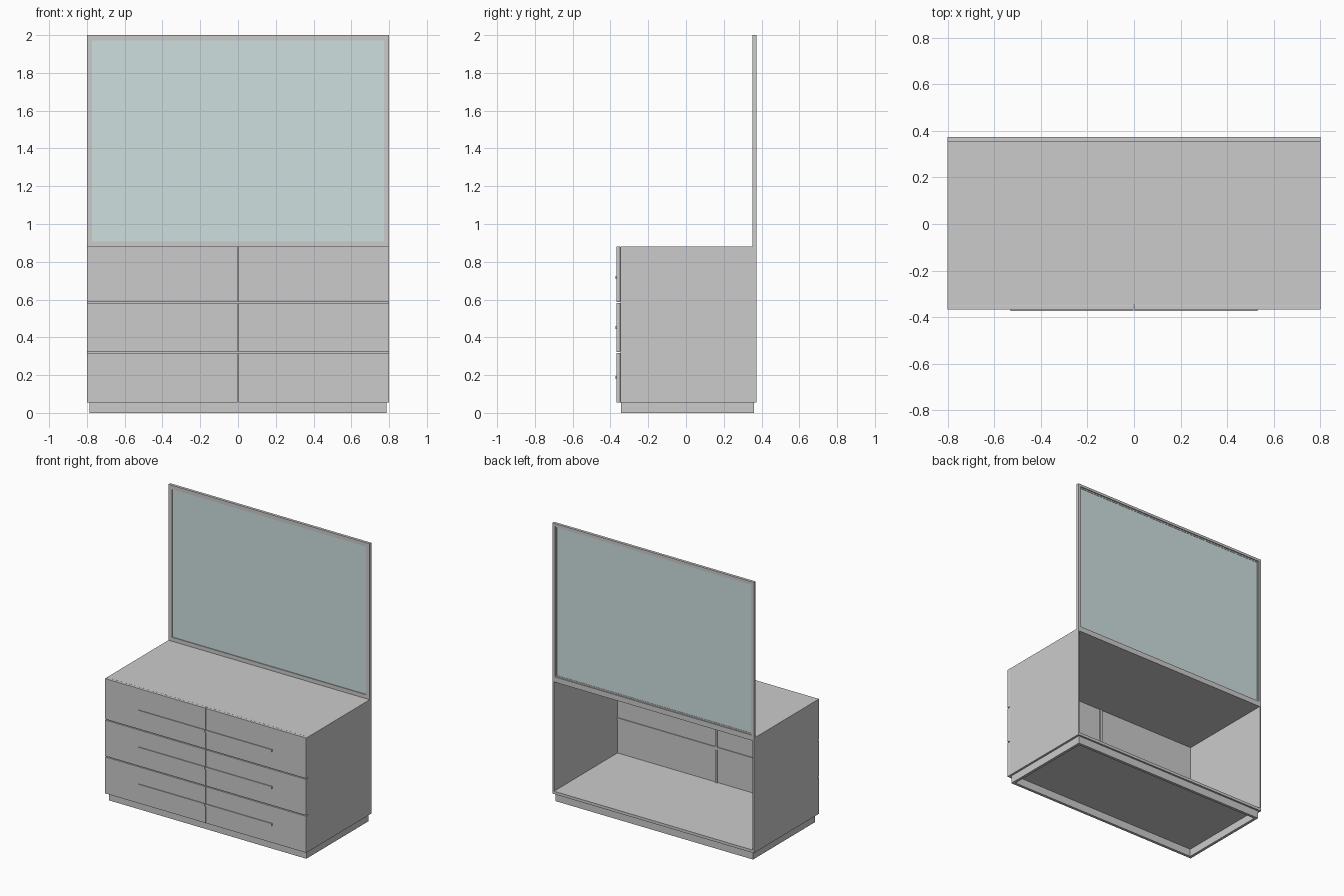
import bpy, bmesh

if "Cube" in bpy.data.objects:
    bpy.data.objects.remove(bpy.data.objects["Cube"])

def finish(name, bm, bevel=0):
    bmesh.ops.recalc_face_normals(bm, faces=bm.faces)
    me = bpy.data.meshes.new(name)
    bm.to_mesh(me)
    bm.free()
    ob = bpy.data.objects.new(name, me)
    bpy.context.collection.objects.link(ob)
    if bevel:
        mod = ob.modifiers.new("Bevel", 'BEVEL')
        mod.width = bevel
        mod.segments = 2
    return ob

def box(name, x, y, z, bevel=0):
    bm = bmesh.new()
    bmesh.ops.create_cube(bm, size=1)
    for v in bm.verts:
        v.co = [a[0] + (c + 0.5) * (a[1] - a[0]) for c, a in zip(v.co, (x, y, z))]
    return finish(name, bm, bevel)

def mitred_frame(name, x, z, profile):
    """Sweep a closed (inset, y) profile round a rectangle in the xz plane."""
    bm = bmesh.new()
    loops = []
    for sx, sz in ((0, 0), (1, 0), (1, 1), (0, 1)):
        loops.append([bm.verts.new((x[sx] + (-d if sx else d), y,
                                    z[sz] + (-d if sz else d))) for d, y in profile])
    n = len(profile)
    for i in range(4):
        a, b = loops[i], loops[(i + 1) % 4]
        for j in range(n):
            k = (j + 1) % n
            bm.faces.new((a[j], a[k], b[k], b[j]))
    return finish(name, bm)

FRONT, T = -0.368, 0.02
BACK = 0.373

# Plinth: hollow rectangle of boards
box("plinth_front", (-0.785, 0.785), (-0.345, -0.325), (0, 0.055))
box("plinth_back", (-0.785, 0.785), (0.34, 0.36), (0, 0.055))
for side, s in (("left", -1), ("right", 1)):
    box(f"plinth_{side}", sorted((s * 0.765, s * 0.785)), (-0.325, 0.34), (0, 0.055))
    # Carcass sides
    box(f"side_panel_{side}", sorted((s * 0.788, s * 0.8)), (FRONT + T, BACK), (0.055, 0.88))

# Carcass top and floor; the back stays open
box("top_panel", (-0.788, 0.788), (FRONT + T, BACK), (0.86, 0.88))
box("floor_panel", (-0.788, 0.788), (FRONT + T, BACK), (0.055, 0.075))

# Six drawer fronts with slim pulls
seams = [0.055, 0.32, 0.585, 0.88]
for row, pull_z in enumerate((0.187, 0.453, 0.718)):
    lo = seams[row] + (0.003 if row else 0)
    hi = seams[row + 1] - (0.003 if row < 2 else 0)
    for side, s in (("left", -1), ("right", 1)):
        box(f"drawer_front_{row}_{side}", sorted((s * 0.0015, s * 0.8)),
            (FRONT, FRONT + T), (lo, hi), 0.001)
        box(f"drawer_pull_{row}_{side}", sorted((s * 0.003, s * 0.53)),
            (-0.374, FRONT + 0.005), (pull_z - 0.008, pull_z + 0.008))

# Narrow rails and divider behind the seams
for i, z in enumerate(seams[1:3]):
    box(f"drawer_rail_{i}", (-0.788, 0.788), (FRONT + T, FRONT + T + 0.006), (z - 0.01, z + 0.01))
box("centre_divider", (-0.008, 0.008), (FRONT + T, FRONT + T + 0.008), (0.075, 0.86))

# Mirror frame with a rebated back
mitred_frame("mirror_frame", (-0.8, 0.8), (0.88, 2.0),
             [(0, 0.353), (0.028, 0.353), (0.028, 0.366), (0.018, 0.366),
              (0.018, BACK), (0, BACK)])

# Mirror glass
glass = box("mirror_glass", (-0.774, 0.774), (0.359, 0.364), (0.906, 1.974))
mat = bpy.data.materials.new("pale_glass")
mat.diffuse_color = (0.62, 0.74, 0.74, 1)
mat.use_nodes = True
mat.node_tree.nodes["Principled BSDF"].inputs["Base Color"].default_value = mat.diffuse_color
glass.data.materials.append(mat)
